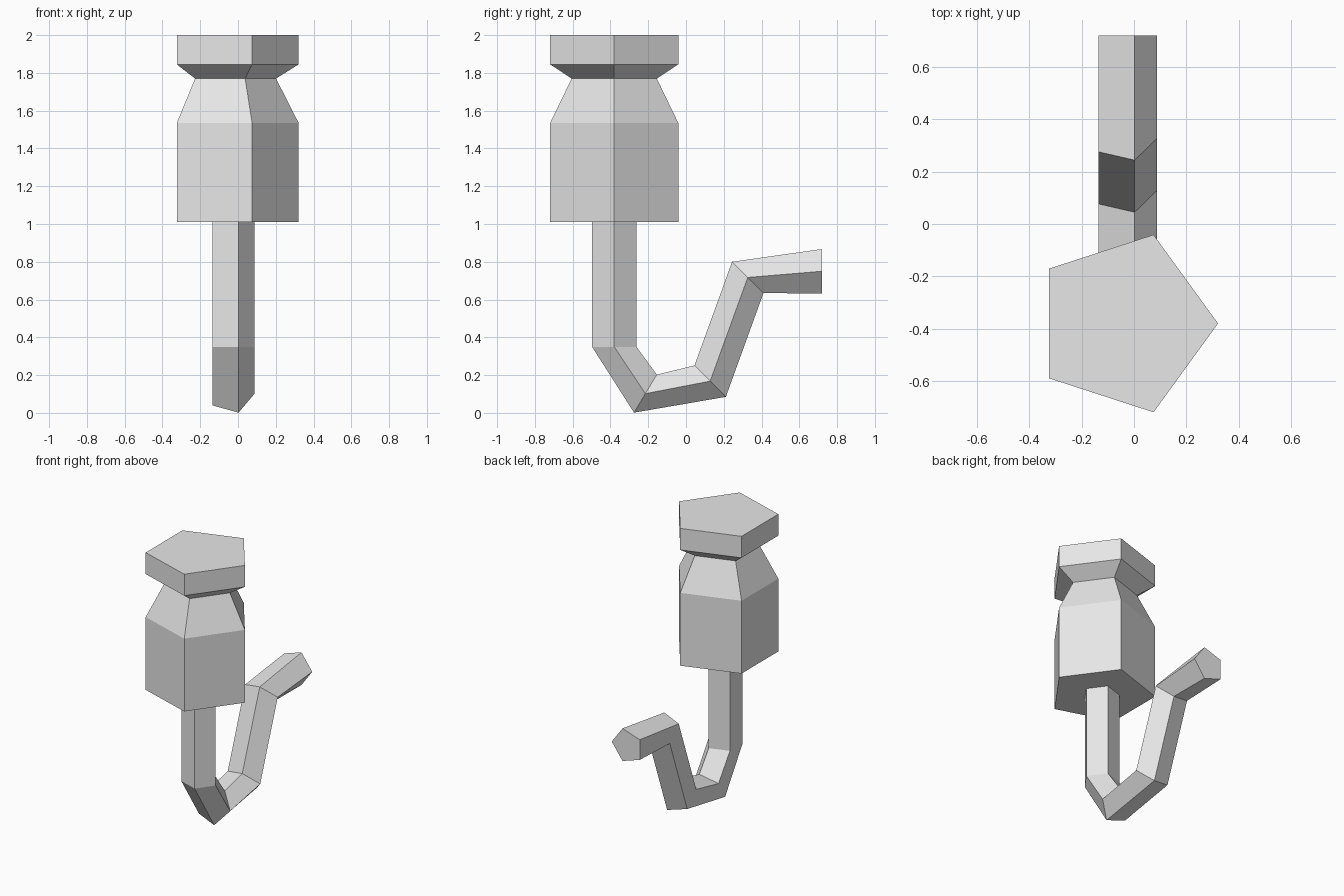
import bpy, bmesh
from math import sin, cos, radians, tau
from mathutils import Vector

cube = bpy.data.objects.get("Cube")
if cube:
    bpy.data.objects.remove(cube, do_unlink=True)

SIDES = 5
AXIS_X, AXIS_Y = -0.0355, -0.38

grey = bpy.data.materials.new("light grey")
grey.use_nodes = True
colour = (0.8, 0.8, 0.8, 1)
grey.diffuse_color = colour
grey.node_tree.nodes["Principled BSDF"].inputs["Base Color"].default_value = colour


def ring(y, z, radius, tilt=0):
    """Pentagon with one corner towards +x, tilted about the x axis."""
    side = Vector((0, cos(radians(tilt)), sin(radians(tilt))))
    centre = Vector((AXIS_X, y, z))
    return [centre + radius * (Vector((cos(a), 0, 0)) + side * sin(a))
            for a in (tau * i / SIDES for i in range(SIDES))]


def loft(name, rings, cap_start=False, cap_end=False):
    """Skin a series of rings into one flat-shaded object."""
    bm = bmesh.new()
    loops = [[bm.verts.new(p) for p in r] for r in rings]
    for low, high in zip(loops, loops[1:]):
        for i in range(SIDES):
            j = (i + 1) % SIDES
            bm.faces.new((low[i], low[j], high[j], high[i]))
    if cap_start:
        bm.faces.new(loops[0][::-1])
    if cap_end:
        bm.faces.new(loops[-1])
    mesh = bpy.data.meshes.new(name)
    bm.to_mesh(mesh)
    bm.free()
    mesh.materials.append(grey)
    obj = bpy.data.objects.new(name, mesh)
    bpy.context.collection.objects.link(obj)
    return obj


WIDE, NECK, PIPE = 0.3565, 0.237, 0.1235

# Main body: prism with tapered shoulders, open where it meets the cap
loft("body", [ring(AXIS_Y, z, r) for z, r in
              ((1.01, WIDE), (1.535, WIDE), (1.77, NECK))], cap_start=True)

# Flared cap on the neck
loft("cap", [ring(AXIS_Y, z, r) for z, r in
             ((1.77, NECK), (1.845, WIDE), (2.0, WIDE))], cap_end=True)

# Bent pipe, from its free end back up to the body
bends = ((0.72, 0.75, 90), (0.327, 0.717, 135), (0.128, 0.168, 135),
         (-0.215, 0.102, 59), (AXIS_Y, 0.35, 0), (AXIS_Y, 1.01, 0))
loft("bent_pipe", [ring(y, z, PIPE, t) for y, z, t in bends], cap_start=True)
